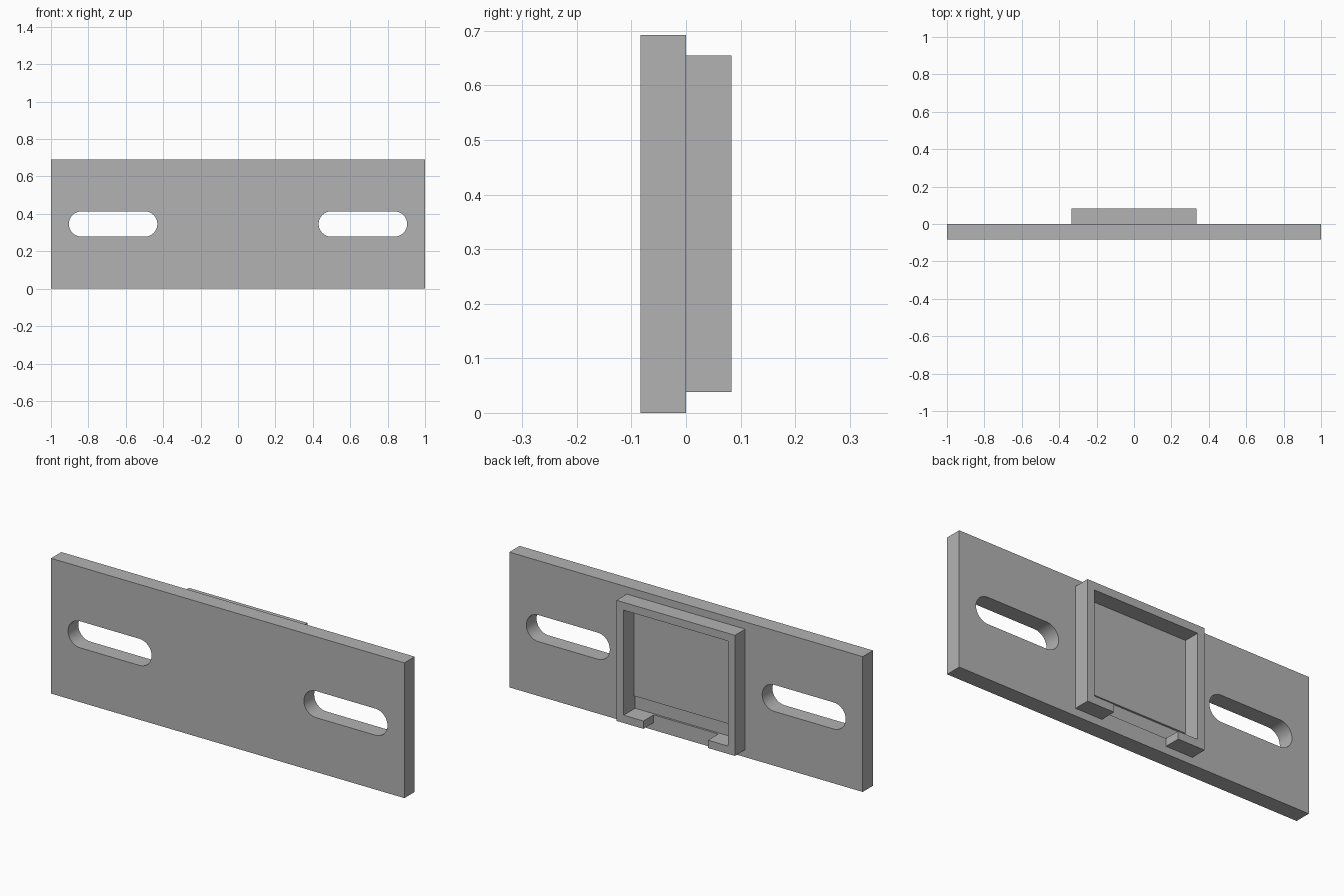
import bpy
import bmesh
from math import cos, sin, pi

default = bpy.data.objects.get("Cube")
if default:
    bpy.data.objects.remove(default, do_unlink=True)

grey = bpy.data.materials.new("plain grey")
grey.use_nodes = True
colour = (0.45, 0.45, 0.45, 1)
grey.diffuse_color = colour
grey.node_tree.nodes["Principled BSDF"].inputs["Base Color"].default_value = colour


def extrude_outline(name, outline, y0, y1):
    """Solid made from an x-z outline, running from y0 to y1."""
    bm = bmesh.new()
    face = bm.faces.new([bm.verts.new((x, y0, z)) for x, z in outline])
    result = bmesh.ops.extrude_face_region(bm, geom=[face])
    moved = [v for v in result["geom"] if isinstance(v, bmesh.types.BMVert)]
    bmesh.ops.translate(bm, verts=moved, vec=(0, y1 - y0, 0))
    bmesh.ops.recalc_face_normals(bm, faces=bm.faces)
    mesh = bpy.data.meshes.new(name)
    bm.to_mesh(mesh)
    bm.free()
    mesh.materials.append(grey)
    obj = bpy.data.objects.new(name, mesh)
    bpy.context.collection.objects.link(obj)
    return obj


def rectangle(half_width, z0, z1):
    return [(-half_width, z0), (half_width, z0), (half_width, z1), (-half_width, z1)]


def slot(x0, x1, z, radius, steps=16):
    """Rounded-end slot between two end centres."""
    right = [-pi / 2 + pi * i / steps for i in range(steps + 1)]
    return ([(x1 + radius * cos(a), z + radius * sin(a)) for a in right]
            + [(x0 - radius * cos(a), z - radius * sin(a)) for a in right])


def cut(target, cutter):
    cutter.hide_render = True
    cutter.hide_set(True)
    mod = target.modifiers.new(cutter.name, "BOOLEAN")
    mod.operation = "DIFFERENCE"
    mod.solver = "EXACT"
    mod.object = cutter
    bpy.context.view_layer.objects.active = target
    bpy.ops.object.modifier_apply(modifier=mod.name)
    bpy.data.objects.remove(cutter, do_unlink=True)


height, depth = 0.692, 0.083
wall, half, inner, gap = 0.04, 0.335, 0.295, 0.183
bottom, top = 0.038, 0.655

# Mounting plate with two long slots
plate = extrude_outline("mounting_plate", rectangle(1, 0, height), -depth, 0)
for side in (-1, 1):
    x0, x1 = sorted((side * 0.499, side * 0.836))
    cut(plate, extrude_outline("slot_cutter", slot(x0, x1, height / 2, 0.068),
                               -0.2, 0.2))

# Shallow groove across the foot of the pocket
cut(plate, extrude_outline("groove_cutter", rectangle(inner, bottom + wall, 0.145),
                           -0.01, 0.1))

# Raised pocket frame with two short lips beside the bottom opening
half_outline = [(gap, bottom), (half, bottom), (half, top)]
half_inside = [(inner, top - wall), (inner, bottom + wall), (gap, bottom + wall)]
outline = (half_outline + [(-x, z) for x, z in reversed(half_outline)]
           + [(-x, z) for x, z in reversed(half_inside)] + half_inside)
frame = extrude_outline("pocket_frame", outline, 0, depth)

# Smooth slot ends, sharp edges elsewhere
for obj in (plate, frame):
    bpy.ops.object.select_all(action="DESELECT")
    obj.select_set(True)
    bpy.context.view_layer.objects.active = obj
    bpy.ops.object.shade_smooth_by_angle()
